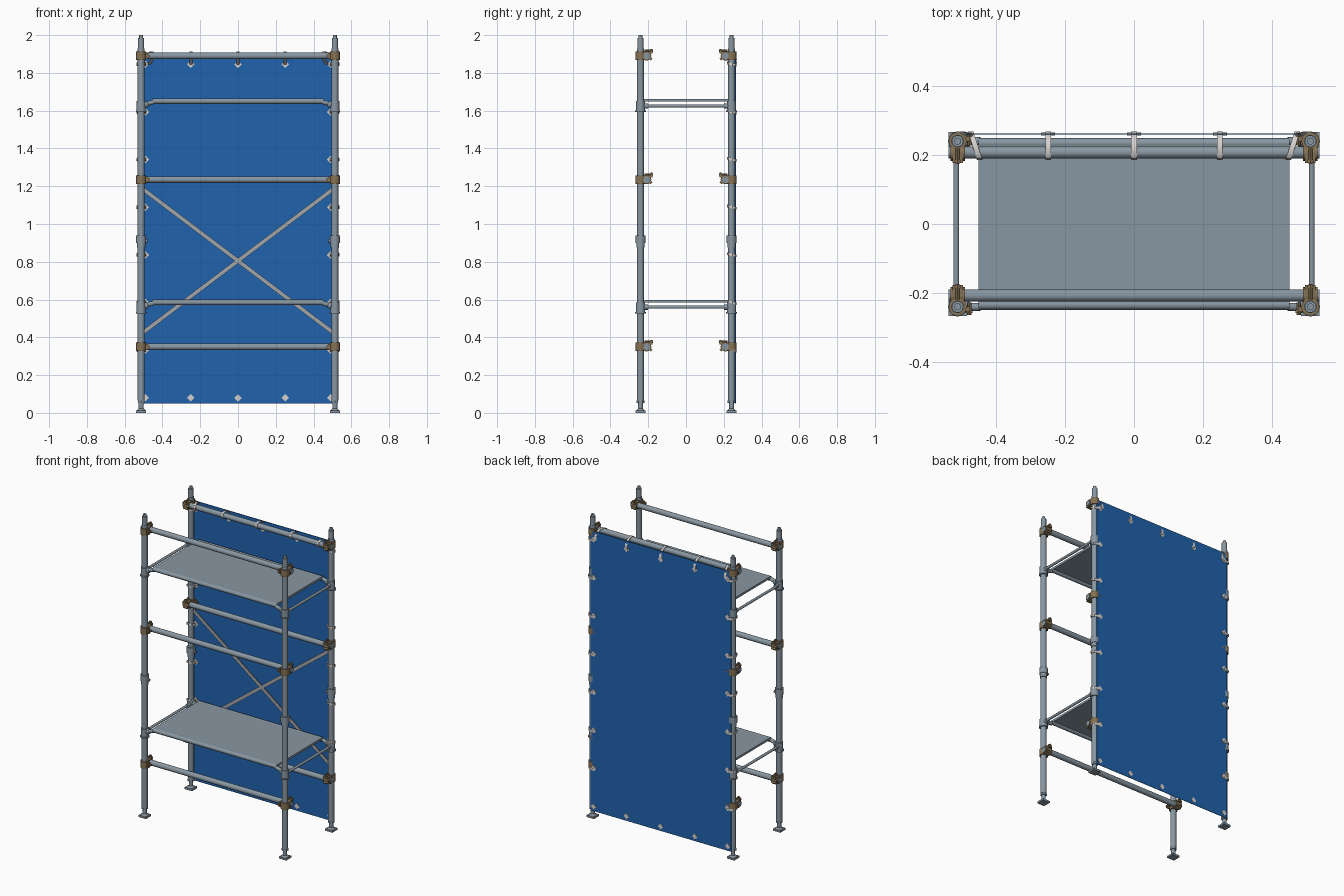
import bpy, bmesh, math
from mathutils import Vector, Matrix

if "Cube" in bpy.data.objects:
    bpy.data.objects.remove(bpy.data.objects["Cube"])


def material(name, rgb):
    m = bpy.data.materials.new(name)
    m.diffuse_color = (*rgb, 1)
    m.use_nodes = True
    m.node_tree.nodes["Principled BSDF"].inputs["Base Color"].default_value = m.diffuse_color
    return m


STEEL = material("galvanised steel", (0.25, 0.31, 0.36))
BRASS = material("brown clamp metal", (0.24, 0.17, 0.09))
BLUE = material("blue tarp", (0.014, 0.125, 0.42))
GREY = material("brace grey", (0.36, 0.38, 0.40))
WHITE = material("pale tie", (0.66, 0.63, 0.61))


def finish(name, bm, mat):
    bmesh.ops.recalc_face_normals(bm, faces=bm.faces)
    for f in bm.faces:
        f.smooth = True
    for e in bm.edges:
        e.smooth = len(e.link_faces) == 2 and e.calc_face_angle(0) < 0.6
    me = bpy.data.meshes.new(name)
    bm.to_mesh(me)
    bm.free()
    me.materials.append(mat)
    ob = bpy.data.objects.new(name, me)
    bpy.context.collection.objects.link(ob)
    return ob


def tube(bm, a, b, r, r2=None, n=20):
    a, b = Vector(a), Vector(b)
    d = b - a
    m = Matrix.Translation((a + b) / 2) @ d.to_track_quat('Z', 'Y').to_matrix().to_4x4()
    bmesh.ops.create_cone(bm, cap_ends=True, segments=n, radius1=r,
                          radius2=r if r2 is None else r2, depth=d.length, matrix=m)


def box(bm, c, size, rot=None):
    m = Matrix.Translation(c)
    if rot:
        m = m @ rot
    bmesh.ops.create_cube(bm, size=1, matrix=m @ Matrix.Diagonal((*size, 1)))


def ball(bm, c, r):
    bmesh.ops.create_uvsphere(bm, u_segments=14, v_segments=8, radius=r,
                              matrix=Matrix.Translation(c))


def strip(bm, pts, wdir, width):
    # flat band that follows a path
    w = Vector(wdir) * width / 2
    rows = [(bm.verts.new(Vector(p) - w), bm.verts.new(Vector(p) + w)) for p in pts]
    for (a, b), (c, d) in zip(rows, rows[1:]):
        bm.faces.new((a, b, d, c))


PX, PY, RY = 0.513, 0.241, 0.208       # post position and rail depth
RAILS = (0.35, 1.235, 1.89)
DECKS = (0.585, 1.65)

for sx in (-1, 1):
    for sy in (-1, 1):
        side = ("front" if sy < 0 else "back") + ("_left" if sx < 0 else "_right")
        x, y = sx * PX, sy * PY

        # post with its joint collar and top spigot
        bm = bmesh.new()
        tube(bm, (x, y, 0.065), (x, y, 1.93), 0.0185)
        tube(bm, (x, y, 1.93), (x, y, 1.985), 0.0165)
        tube(bm, (x, y, 1.985), (x, y, 2.0), 0.010)
        tube(bm, (x, y, 0.875), (x, y, 0.90), 0.022)
        tube(bm, (x, y, 0.90), (x, y, 0.94), 0.026)
        tube(bm, (x, y, 0.91), (x - sx * 0.034, y, 0.91), 0.010, n=12)
        finish(side + "_post", bm, STEEL)

        # screw jack and base plate
        bm = bmesh.new()
        box(bm, (x, y, 0.006), (0.054, 0.054, 0.012))
        tube(bm, (x, y, 0.012), (x, y, 0.022), 0.024, 0.014)
        tube(bm, (x, y, 0.015), (x, y, 0.08), 0.013)
        tube(bm, (x, y, 0.052), (x, y, 0.066), 0.020, n=6)
        finish(side + "_foot_jack", bm, STEEL)

        # collars that carry the platforms
        bm = bmesh.new()
        for z in DECKS:
            tube(bm, (x, y, z - 0.05), (x, y, z), 0.024)
            tube(bm, (x, y, z - 0.058), (x, y, z - 0.05), 0.028)
            ball(bm, (x - sx * 0.026, y, z - 0.017), 0.017)
            tube(bm, (x - sx * 0.02, y, z - 0.017), (x - sx * 0.065, y, z - 0.004), 0.012, n=14)
            tube(bm, (x, y, z - 0.025), (x, y - sy * 0.04, z - 0.025), 0.014, n=14)
        finish(side + "_platform_collars", bm, STEEL)

        # two-way clamps joining rails to the post
        bm = bmesh.new()
        for z in RAILS:
            tube(bm, (x, y, z - 0.022), (x, y, z + 0.022), 0.026)
            tube(bm, (x - 0.021, sy * RY, z), (x + 0.021, sy * RY, z), 0.0245)
            # hinge lug, bolt and nut on the post half
            box(bm, (x - sx * 0.026, y + sy * 0.006, z), (0.02, 0.014, 0.032))
            tube(bm, (x - sx * 0.034, y - sy * 0.012, z), (x - sx * 0.034, y + sy * 0.024, z), 0.006, n=8)
            tube(bm, (x - sx * 0.034, y + sy * 0.008, z), (x - sx * 0.034, y + sy * 0.018, z), 0.011, n=6)
            # lug, bolt and nut on the rail half
            ry = sy * (RY - 0.018)
            box(bm, (x, ry, z + 0.018), (0.03, 0.026, 0.012))
            tube(bm, (x, sy * (RY - 0.034), z + 0.027), (x, sy * (RY + 0.012), z + 0.027), 0.006, n=8)
            tube(bm, (x, sy * (RY - 0.03), z + 0.027), (x, sy * (RY - 0.02), z + 0.027), 0.010, n=6)
            box(bm, (x, ry, z - 0.012), (0.03, 0.022, 0.014),
                Matrix.Rotation(sy * math.pi / 4, 4, 'X'))
        finish(side + "_clamps", bm, BRASS)

# long guard rails, inside the posts
for sy in (-1, 1):
    for i, z in enumerate(RAILS):
        bm = bmesh.new()
        tube(bm, (-0.54, sy * RY, z), (0.54, sy * RY, z), 0.0175)
        finish(("front" if sy < 0 else "back") + f"_rail_{i + 1}", bm, STEEL)

for i, z in enumerate(DECKS):
    # platform sheet with edge tubes
    bm = bmesh.new()
    box(bm, (0, 0, z + 0.006), (0.904, 0.478, 0.014))
    finish(f"platform_{i + 1}", bm, STEEL)
    bm = bmesh.new()
    for sy in (-1, 1):
        tube(bm, (-0.452, sy * 0.235, z), (0.452, sy * 0.235, z), 0.0145)
    finish(f"platform_edge_tubes_{i + 1}", bm, STEEL)
    # short cross bars between front and back posts
    bm = bmesh.new()
    for sx in (-1, 1):
        tube(bm, (sx * 0.517, -PY, z - 0.025), (sx * 0.517, PY, z - 0.025), 0.0085, n=14)
    finish(f"cross_bars_{i + 1}", bm, STEEL)

# crossed diagonal braces at the back
bm = bmesh.new()
for s in (-1, 1):
    ang = math.atan2(0.77, 1.02)
    box(bm, (0, 0.243 + s * 0.003, 0.805), (1.275, 0.006, 0.022), Matrix.Rotation(s * ang, 4, 'Y'))
finish("diagonal_braces", bm, GREY)

# tarp
TY = 0.262
bm = bmesh.new()
box(bm, (0, TY, 0.975), (1.03, 0.003, 1.85))
finish("tarp", bm, BLUE)

# eyelet patches along the tarp edge
side_z = [0.08 + 0.2522 * k for k in range(8)]
spots = [(sx * 0.49, z) for sx in (-1, 1) for z in side_z]
spots += [(x, z) for x in (-0.25, 0, 0.25) for z in (side_z[0], side_z[-1])]
bm = bmesh.new()
for x, z in spots:
    box(bm, (x, TY, z), (0.028, 0.008, 0.028), Matrix.Rotation(math.pi / 4, 4, 'Y'))
finish("tarp_eyelets", bm, WHITE)

# ties looping over the top rail
bm = bmesh.new()
loop = [(0.267, 1.845), (0.268, 1.868), (0.258, 1.893), (0.238, 1.908), (0.21, 1.912),
        (0.193, 1.904), (0.188, 1.89), (0.194, 1.874), (0.21, 1.868), (0.235, 1.856), (0.258, 1.845)]
for x in (-0.475, -0.25, 0, 0.25, 0.475):
    lean = (0.026 if x < -0.4 else -0.026 if x > 0.4 else 0)
    strip(bm, [(x + lean * (0.268 - y) / 0.08, y, z) for y, z in loop], (1, 0, 0), 0.016)
top = finish("top_ties", bm, WHITE)

# ties looping round the back posts
bm = bmesh.new()
wrap = [(0.49, 0.267), (0.515, 0.267), (0.53, 0.261), (0.537, 0.245), (0.532, 0.226),
        (0.514, 0.218), (0.496, 0.225), (0.488, 0.243), (0.49, 0.258)]
for sx in (-1, 1):
    for z in side_z[1:]:
        strip(bm, [(sx * x, y, z + 0.25 * (0.245 - y)) for x, y in wrap], (0, 0, 1), 0.014)
wraps = finish("side_ties", bm, WHITE)
for ob in (top, wraps):
    mod = ob.modifiers.new("thickness", 'SOLIDIFY')
    mod.thickness = 0.003
    mod.offset = 0
